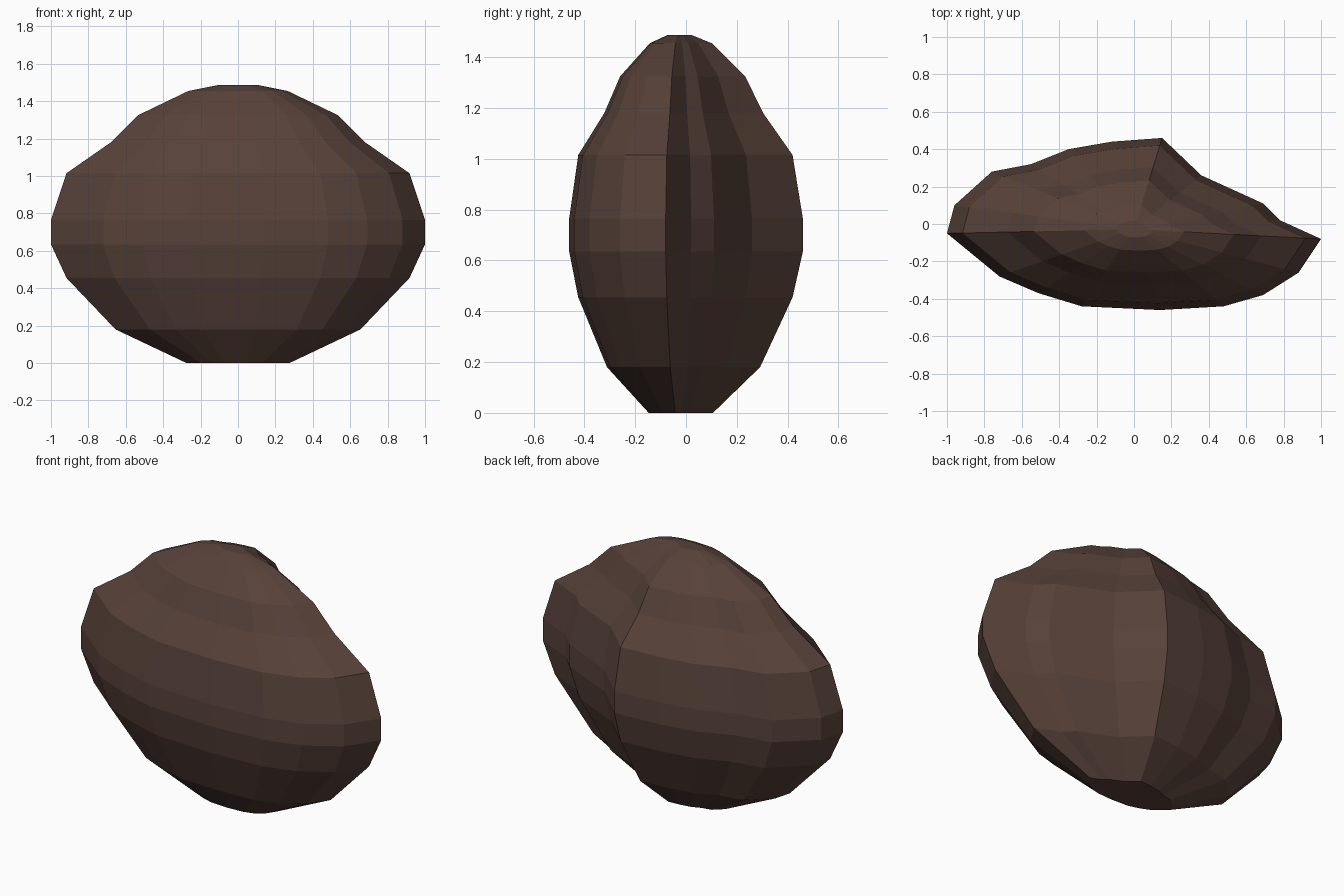
import bpy, bmesh

if "Cube" in bpy.data.objects:
    bpy.data.objects.remove(bpy.data.objects["Cube"])

# Plan outline of the boulder at its widest, counter-clockwise
OUTLINE = [(1, -0.08), (0.78, 0.02), (0.69, 0.11), (0.36, 0.26), (0.15, 0.46),
           (-0.12, 0.44), (-0.35, 0.40), (-0.55, 0.32), (-0.76, 0.28),
           (-0.96, 0.10), (-1, -0.05), (-0.72, -0.28), (-0.51, -0.37),
           (-0.28, -0.44), (0.14, -0.46), (0.48, -0.44), (0.69, -0.38),
           (0.88, -0.26)]

# Side profile: height and outline scale
PROFILE = [(0, 0.275), (0.18, 0.655), (0.455, 0.917), (0.635, 1), (0.765, 1),
           (1.015, 0.917), (1.18, 0.68), (1.325, 0.535), (1.455, 0.265),
           (1.488, 0.10)]


def loft(name, outline, profile):
    bm = bmesh.new()
    rings = []
    for z, s in profile:
        shift = -0.028 * (1 - s)  # small rings sit slightly forward
        rings.append([bm.verts.new((x * s, y * s + shift, z)) for x, y in outline])
    n = len(outline)
    for low, high in zip(rings, rings[1:]):
        for i in range(n):
            j = (i + 1) % n
            bm.faces.new((low[i], low[j], high[j], high[i]))
    bm.faces.new(rings[0][::-1])
    bm.faces.new(rings[-1])
    bmesh.ops.recalc_face_normals(bm, faces=bm.faces)
    mesh = bpy.data.meshes.new(name)
    bm.to_mesh(mesh)
    bm.free()
    obj = bpy.data.objects.new(name, mesh)
    bpy.context.collection.objects.link(obj)
    return obj


# Faceted brown boulder
boulder = loft("boulder", OUTLINE, PROFILE)
brown = bpy.data.materials.new("brown_stone")
brown.diffuse_color = (0.095, 0.053, 0.041, 1)
brown.use_nodes = True
brown.node_tree.nodes["Principled BSDF"].inputs["Base Color"].default_value = brown.diffuse_color
boulder.data.materials.append(brown)
